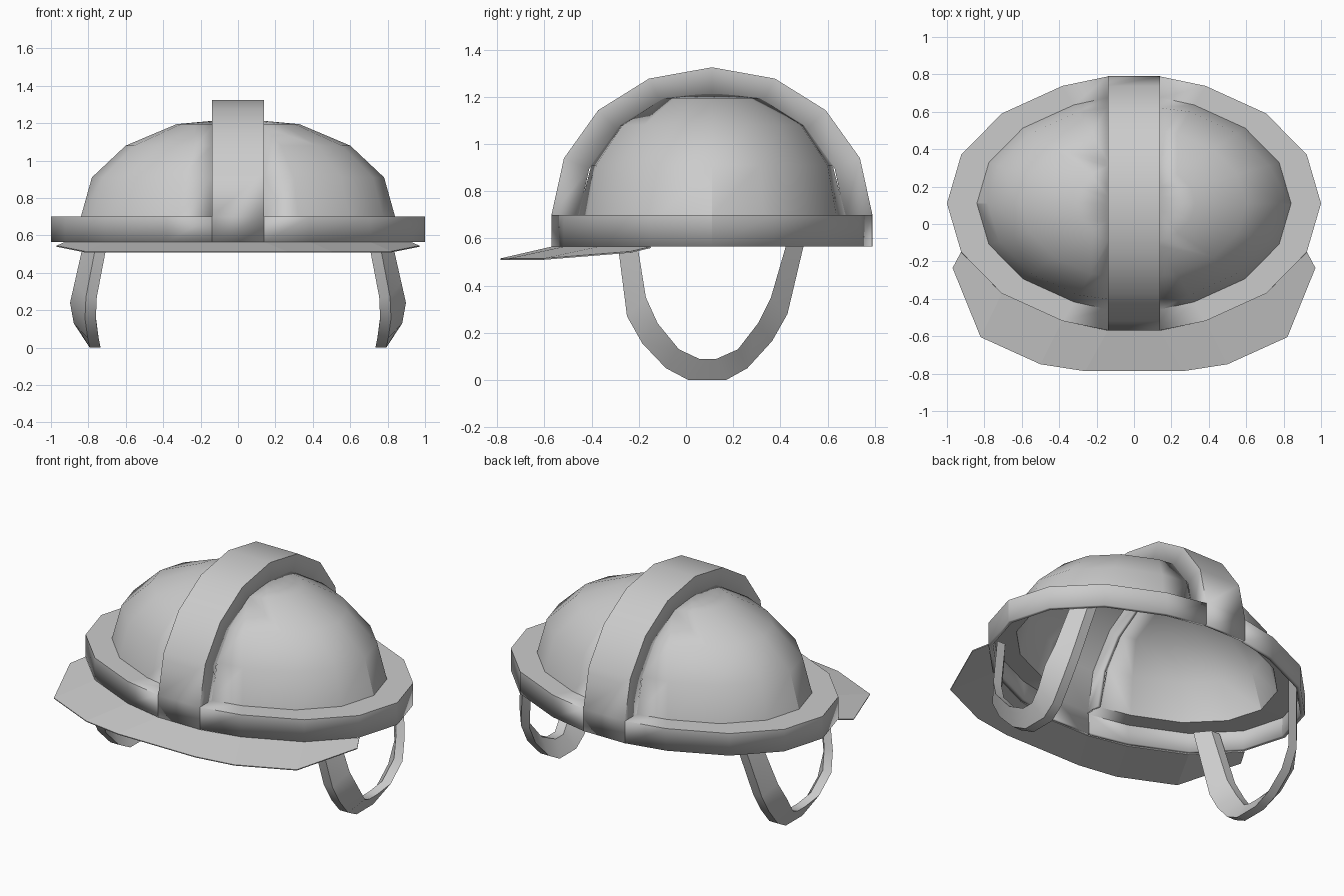
import bpy, bmesh
from math import sin, cos, pi

if "Cube" in bpy.data.objects:
    bpy.data.objects.remove(bpy.data.objects["Cube"])

CY = 0.11        # helmet centre in y
SW = 0.14        # half width of the crest band
BASE, LEDGE = 0.565, 0.70


def finish(name, bm, thickness=0.0, smooth=True):
    bmesh.ops.recalc_face_normals(bm, faces=bm.faces[:])
    me = bpy.data.meshes.new(name)
    bm.to_mesh(me)
    bm.free()
    ob = bpy.data.objects.new(name, me)
    bpy.context.collection.objects.link(ob)
    bpy.ops.object.select_all(action='DESELECT')
    ob.select_set(True)
    bpy.context.view_layer.objects.active = ob
    if thickness:
        mod = ob.modifiers.new("Thickness", 'SOLIDIFY')
        mod.thickness = thickness
        mod.offset = -1
    if smooth:
        bpy.ops.object.shade_smooth_by_angle(angle=0.55)
    return ob


def loft(bm, rows, closed):
    rows = [[bm.verts.new(p) for p in r] for r in rows]
    for a, b in zip(rows, rows[1:]):
        n = len(a)
        for i in range(n if closed else n - 1):
            j = (i + 1) % n
            bm.faces.new((a[i], a[j], b[j], b[i]))
    return rows


# Shell: rim wall, flat ledge and dome, split where the crest band passes
def ring(rx, ry, z):
    return [(rx * cos(i * pi / 8), CY + ry * sin(i * pi / 8), z) for i in range(16)]


dome = [(1.0, 0.70), (0.93, 0.91), (0.715, 1.08), (0.39, 1.195)]
rows = [ring(1, 0.68, BASE), ring(1, 0.68, LEDGE)]
rows += [ring(0.84 * s, 0.57 * s, z) for s, z in dome]
bm = bmesh.new()
last = loft(bm, rows, True)[-1]
pole = bm.verts.new((0, CY, 1.225))
for i in range(16):
    bm.faces.new((last[i], last[(i + 1) % 16], pole))
for x in (-SW, SW):
    bmesh.ops.bisect_plane(bm, geom=bm.verts[:] + bm.edges[:] + bm.faces[:],
                           plane_co=(x, 0, 0), plane_no=(1, 0, 0))
mid = [f for f in bm.faces if abs(f.calc_center_median().x) < SW - 1e-4]
bmesh.ops.delete(bm, geom=mid, context='FACES')
for v in bm.verts:               # meet the flat ends of the band
    if abs(abs(v.co.x) - SW) < 1e-4 and v.co.z < 0.71:
        v.co.y = CY + (v.co.y - CY) * 1.027
finish("shell", bm, 0.025)

# Crest band: raised hollow channel over the dome
half = [(0.68, 0.70), (0.627, 0.94), (0.482, 1.143), (0.267, 1.277)]
outer = [(-y, z) for y, z in half] + [(0, 1.325)] + half[::-1]
low = [(0.565, 0.69), (0.52, 0.895), (0.40, 1.06), (0.215, 1.175)]
inner = [(-y, z) for y, z in low] + [(0, 1.205)] + low[::-1]
bm = bmesh.new()
full = [(-0.68, BASE)] + outer + [(0.68, BASE)]
cols = loft(bm, [[(x, CY + y, z) for y, z in full] for x in (-SW, SW)], False)
for x, col in zip((-SW, SW), cols):
    wall = [bm.verts.new((x, CY + y, z)) for y, z in inner]
    top = col[1:-1]
    for i in range(len(wall) - 1):
        bm.faces.new((top[i], top[i + 1], wall[i + 1], wall[i]))
finish("crest_band", bm, 0.02)

# Visor: thin sloping brim around the front
inn = [(0.925, -0.15, BASE), (0.707, -0.371, BASE), (0.383, -0.518, BASE), (0.14, -0.57, BASE)]
out = [(0.97, -0.235, 0.545), (0.82, -0.605, 0.515), (0.50, -0.75, 0.515), (0.26, -0.787, 0.515)]
bm = bmesh.new()
loft(bm, [r + [(-x, y, z) for x, y, z in r[::-1]] for r in (inn, out)], False)
finish("visor", bm, 0.006, False)

# Side straps: slanted ribbon loops hanging from the rim
# each entry: y, z, x of the inside face
lower = [(-0.30, 0.66, 0.68), (-0.25, 0.27, 0.755), (-0.185, 0.155, 0.76), (-0.085, 0.05, 0.745),
         (0.01, 0, 0.735), (0.17, 0, 0.735), (0.26, 0.05, 0.745), (0.365, 0.165, 0.76),
         (0.43, 0.28, 0.755), (0.52, 0.66, 0.68)]
upper = [(-0.22, 0.66, 0.745), (-0.17, 0.35, 0.815), (-0.12, 0.24, 0.84), (-0.03, 0.13, 0.82),
         (0.055, 0.09, 0.79), (0.13, 0.09, 0.79), (0.22, 0.13, 0.82), (0.305, 0.24, 0.84),
         (0.36, 0.35, 0.815), (0.45, 0.66, 0.745)]
T = 0.058
for side, name in ((1, "right_strap"), (-1, "left_strap")):
    bm = bmesh.new()
    rows = []
    for (y, z, x), (v, w, u) in zip(lower, upper):
        rows.append([(side * x, y, z), (side * (x + T), y, z),
                     (side * (u + T), v, w), (side * u, v, w)])
    vs = loft(bm, rows, True)
    bm.faces.new(vs[0])
    bm.faces.new(vs[-1])
    finish(name, bm)
